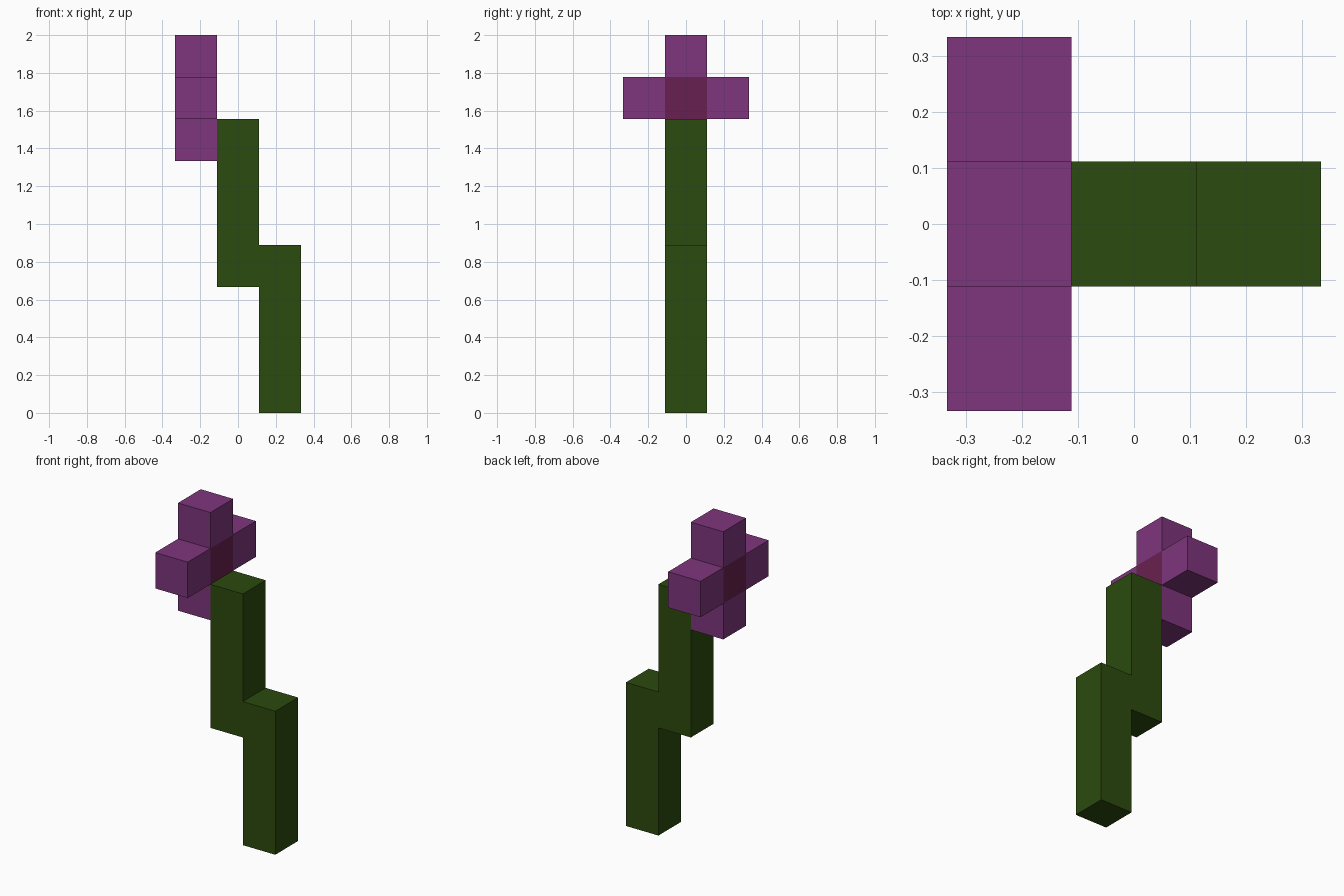
import bpy
import bmesh
from mathutils import Matrix, Vector

cube = bpy.data.objects.get("Cube")
if cube:
    bpy.data.objects.remove(cube, do_unlink=True)

U = 2 / 9  # side of one block


def material(name, rgb):
    mat = bpy.data.materials.new(name)
    mat.use_nodes = True
    mat.diffuse_color = (*rgb, 1)
    mat.node_tree.nodes["Principled BSDF"].inputs["Base Color"].default_value = (*rgb, 1)
    return mat


def finish(name, bm, mat):
    bmesh.ops.recalc_face_normals(bm, faces=bm.faces)
    mesh = bpy.data.meshes.new(name)
    bm.to_mesh(mesh)
    bm.free()
    mesh.materials.append(mat)
    obj = bpy.data.objects.new(name, mesh)
    bpy.context.collection.objects.link(obj)


def block(name, x, y, z, mat):
    bm = bmesh.new()
    bmesh.ops.create_cube(bm, size=U, matrix=Matrix.Translation(Vector((x, y, z)) * U))
    finish(name, bm, mat)


green = material("stem green", (0.025, 0.069, 0.0044))
purple = material("petal purple", (0.209, 0.036, 0.202))
maroon = material("flower centre maroon", (0.138, 0.0144, 0.080))

# Stepped stem: side profile in block units, extruded front to back
profile = [(0.5, 0), (1.5, 0), (1.5, 4), (0.5, 4),
           (0.5, 7), (-0.5, 7), (-0.5, 3), (0.5, 3)]
bm = bmesh.new()
face = bm.faces.new([bm.verts.new((x * U, -U / 2, z * U)) for x, z in profile])
extruded = bmesh.ops.extrude_face_region(bm, geom=[face])
moved = [v for v in extruded["geom"] if isinstance(v, bmesh.types.BMVert)]
bmesh.ops.translate(bm, verts=moved, vec=(0, U, 0))
finish("stem", bm, green)

# Flower: a centre block with four petals around it
block("flower_centre", -1, 0, 7.5, maroon)
for name, y, z in (("front", -1, 0), ("back", 1, 0), ("top", 0, 1), ("bottom", 0, -1)):
    block(f"petal_{name}", -1, y, 7.5 + z, purple)
